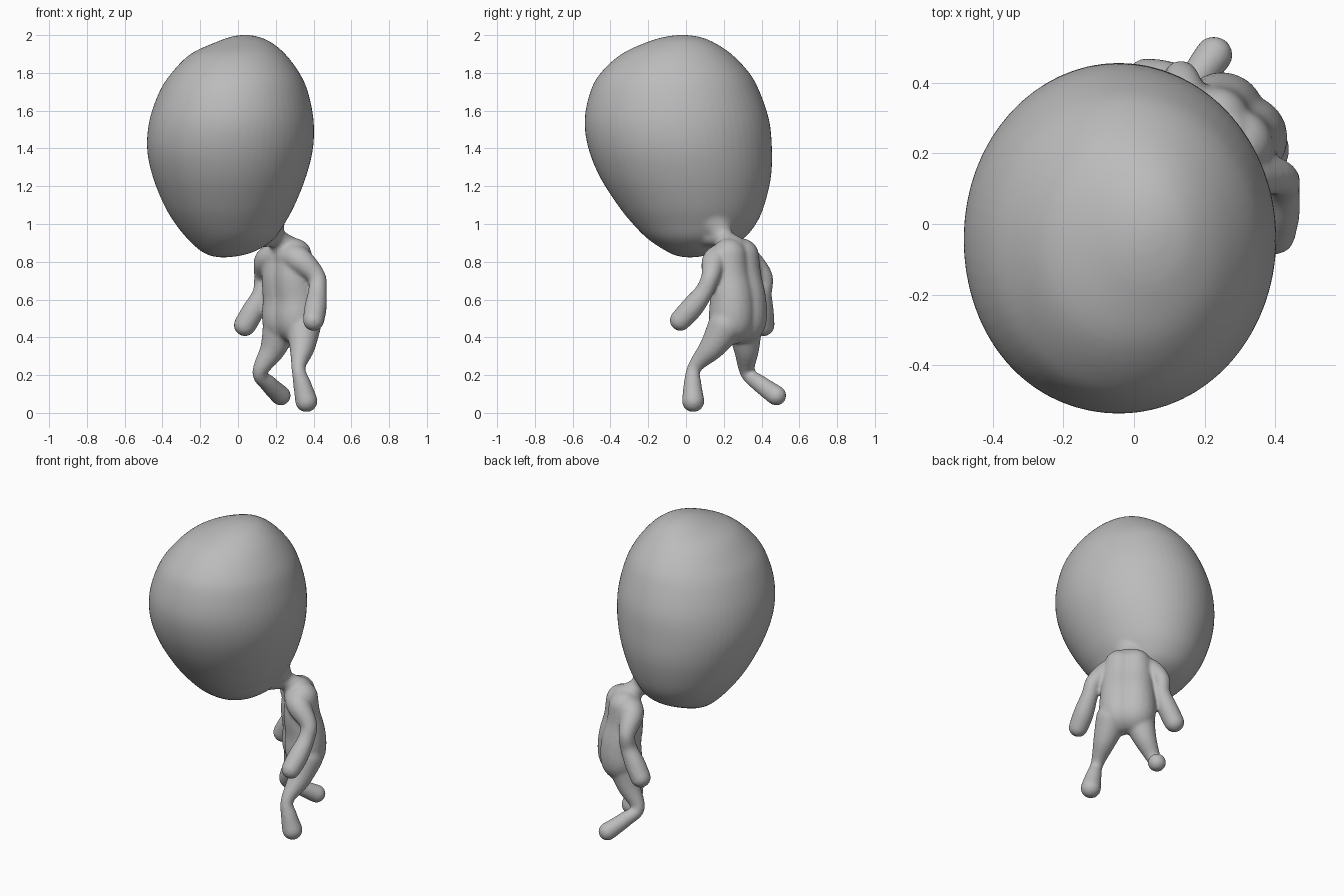
import bpy, bmesh, math
from mathutils import Vector

if "Cube" in bpy.data.objects:
    bpy.data.objects.remove(bpy.data.objects["Cube"])

GREY = (0.5, 0.5, 0.5, 1)
skin = bpy.data.materials.new("matte_grey")
skin.use_nodes = True
skin.diffuse_color = GREY
skin.node_tree.nodes["Principled BSDF"].inputs["Base Color"].default_value = GREY


def smooth_path(keys, steps):
    """Catmull-Rom interpolation through tuples of any length."""
    pts = [keys[0]] + list(keys) + [keys[-1]]
    out = []
    for a, b, c, d in zip(pts, pts[1:], pts[2:], pts[3:]):
        for i in range(steps):
            t = i / steps
            out.append([q + t / 2 * (r - p + t * (2*p - 5*q + 4*r - s + t * (3*(q - r) + s - p)))
                        for p, q, r, s in zip(a, b, c, d)])
    return out + [list(keys[-1])]


def add_limb(bm, keys, steps=9):
    """String of overlapping balls (x, y, z, radius) to be fused."""
    for x, y, z, r in smooth_path(keys, steps):
        ball = bmesh.ops.create_icosphere(bm, subdivisions=3, radius=r)
        bmesh.ops.translate(bm, verts=ball["verts"], vec=Vector((x, y, z)))


def add_head(bm, sections, sides=64):
    """Stack of oval sections, a little fuller at the face."""
    rings = []
    for z, x0, x1, y0, y1 in smooth_path(sections, 5):
        ring = []
        for i in range(sides):
            a = math.tau * i / sides
            full = 1 + 0.025 * max(0, math.cos(a - math.radians(225))) ** 6
            ring.append(bm.verts.new(((x0 + x1 + (x1 - x0) * full * math.cos(a)) / 2,
                                      (y0 + y1 + (y1 - y0) * full * math.sin(a)) / 2, z)))
        rings.append(ring)
    for low, high in zip(rings, rings[1:]):
        for i in range(sides):
            j = (i + 1) % sides
            bm.faces.new((low[i], low[j], high[j], high[i]))
    bmesh.ops.remove_doubles(bm, verts=bm.verts, dist=0.0005)


bm = bmesh.new()

# Head: height, min x, max x, min y, max y
add_head(bm, [
    (2.002, .04, .04, -.02, -.02),
    (1.993, -.03, .1, -.1, .06),
    (1.965, -.11, .17, -.2, .14),
    (1.9, -.25, .25, -.34, .24),
    (1.8, -.35, .325, -.45, .335),
    (1.7, -.415, .37, -.505, .39),
    (1.55, -.467, .4, -.535, .44),
    (1.4, -.48, .397, -.515, .455),
    (1.25, -.45, .36, -.455, .45),
    (1.1, -.39, .3, -.36, .415),
    (1.0, -.33, .245, -.28, .37),
    (.92, -.265, .19, -.2, .3),
    (.86, -.2, .1, -.11, .18),
    (.832, -.145, .01, -.05, .1),
    (.822, -.08, -.08, .02, .02),
])

# Neck: tapers out of the back of the head and the jaw
add_limb(bm, [(0, 0, 1.25, .3), (.1, .1, 1.09, .165), (.165, .165, .985, .08),
              (.205, .2, .925, .055), (.26, .25, .86, .08)])
add_limb(bm, [(.02, .05, .955, .105), (.12, .12, .95, .075), (.2, .19, .93, .052)])

# Torso: two strands side by side make it broader than deep
for side in (-.032, .032):
    add_limb(bm, [(.265 + side, .26 - side, z, r) for z, r in ((.83, .095), (.72, .108))]
             + [(.28 + side, .275 - side, z, r) for z, r in ((.6, .118), (.5, .122), (.46, .1))])

# Arms
add_limb(bm, [(.27, .22, .83, .078), (.33, .155, .805, .07), (.415, .13, .72, .05),
              (.42, .095, .64, .05), (.41, .03, .555, .06), (.4, -.03, .49, .057)])
add_limb(bm, [(.22, .27, .83, .078), (.155, .33, .805, .07), (.135, .41, .72, .05),
              (.125, .405, .63, .05), (.08, .405, .54, .06), (.037, .41, .465, .06)])

# Legs
add_limb(bm, [(.345, .21, .46, .095), (.34, .14, .35, .068), (.32, .045, .24, .038),
              (.34, .035, .15, .048), (.362, .038, .063, .06)])
add_limb(bm, [(.225, .31, .46, .095), (.185, .32, .34, .068), (.115, .325, .215, .04),
              (.16, .39, .155, .046), (.226, .478, .092, .054)])

mesh = bpy.data.meshes.new("figure")
bmesh.ops.recalc_face_normals(bm, faces=bm.faces)
bm.to_mesh(mesh)
bm.free()
mesh.materials.append(skin)
figure = bpy.data.objects.new("figure", mesh)
bpy.context.collection.objects.link(figure)

# Fuse everything into one smooth skin
fuse = figure.modifiers.new("fuse", 'REMESH')
fuse.mode = 'VOXEL'
fuse.voxel_size = 0.0095
fuse.use_smooth_shade = True
relax = figure.modifiers.new("relax", 'SMOOTH')
relax.factor = 0.5
relax.iterations = 10
